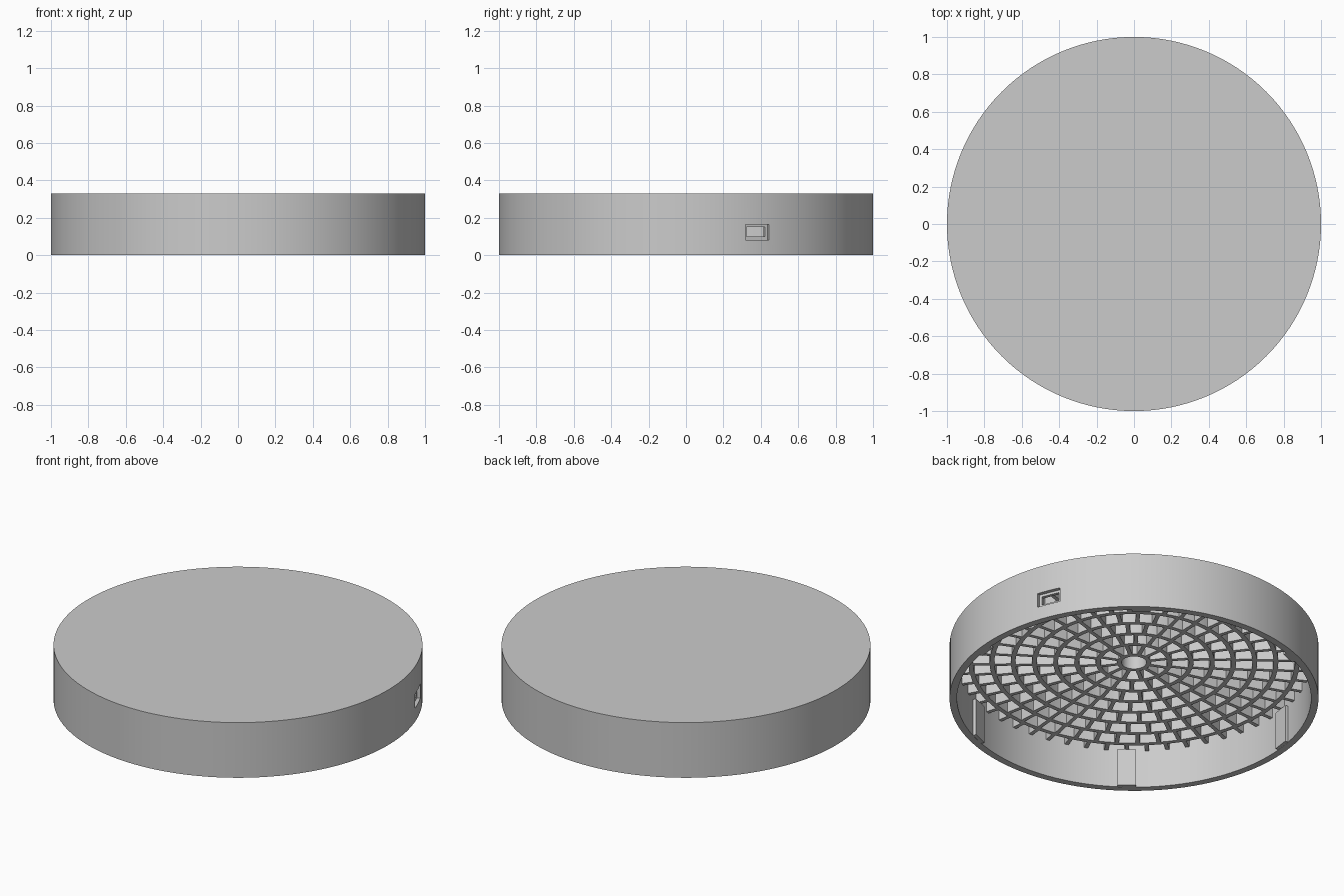
import bpy, bmesh, math
from mathutils import Matrix, Vector

old = bpy.data.objects.get("Cube")
if old:
    bpy.data.objects.remove(old, do_unlink=True)

TURN = math.radians(22.4)      # heading of the side port
WALL, HEIGHT = 0.96, 0.33
CEILING, RIB_BASE = 0.305, 0.225
PITCH, HUB, THICK = 0.115, 0.08, 0.025

grey = bpy.data.materials.new("plain grey")
grey.use_nodes = True
grey.diffuse_color = (0.6, 0.6, 0.6, 1)
grey.node_tree.nodes["Principled BSDF"].inputs["Base Color"].default_value = (0.6, 0.6, 0.6, 1)


def finish(name, bm):
    bmesh.ops.recalc_face_normals(bm, faces=bm.faces)
    mesh = bpy.data.meshes.new(name)
    bm.to_mesh(mesh)
    bm.free()
    mesh.materials.append(grey)
    obj = bpy.data.objects.new(name, mesh)
    bpy.context.collection.objects.link(obj)
    return obj


def activate(obj):
    bpy.ops.object.select_all(action='DESELECT')
    obj.select_set(True)
    bpy.context.view_layer.objects.active = obj


def smooth(obj):
    activate(obj)
    bpy.ops.object.shade_smooth_by_angle(angle=math.radians(30))


def lathe(bm, profile, closed, steps=128):
    verts = [bm.verts.new((r, 0, z)) for r, z in profile]
    pairs = list(zip(verts, verts[1:]))
    if closed:
        pairs.append((verts[-1], verts[0]))
    edges = [bm.edges.new(p) for p in pairs]
    bmesh.ops.spin(bm, geom=verts + edges, cent=(0, 0, 0), axis=(0, 0, 1),
                   angle=math.tau, steps=steps, use_merge=True)
    bmesh.ops.remove_doubles(bm, verts=bm.verts, dist=0.0001)


def radial_box(bm, angle, r0, r1, width, z0, z1):
    place = (Matrix.Rotation(angle, 4, 'Z')
             @ Matrix.Translation(((r0 + r1) / 2, 0, (z0 + z1) / 2))
             @ Matrix.Diagonal(Vector((r1 - r0, width, z1 - z0, 1))))
    bmesh.ops.create_cube(bm, size=1, matrix=place)


# Round cap, open underneath
bm = bmesh.new()
lathe(bm, [(0, CEILING), (WALL, CEILING), (WALL, 0), (1, 0), (1, HEIGHT), (0, HEIGHT)], False)
shell = finish("round_shell", bm)

# Side port: shallow recess, then a smaller opening through the wall
for r0, width, z0, z1 in ((0.978, 0.135, 0.08, 0.165), (0.9, 0.105, 0.1, 0.15)):
    bm = bmesh.new()
    radial_box(bm, TURN, r0, 1.1, width, z0, z1)
    cutter = finish("port_cutter", bm)
    cutter.hide_render = True
    cut = shell.modifiers.new("port", 'BOOLEAN')
    cut.operation, cut.solver, cut.object = 'DIFFERENCE', 'EXACT', cutter
    activate(shell)
    bpy.ops.object.modifier_apply(modifier=cut.name)
    bpy.data.objects.remove(cutter, do_unlink=True)
smooth(shell)

# Concentric stiffening rings under the ceiling
top = CEILING + 0.005
bm = bmesh.new()
for k in range(8):
    a = HUB + k * PITCH - THICK / 2
    b = a + THICK
    lathe(bm, [(a, RIB_BASE), (b, RIB_BASE), (b, top), (a, top)], True, 96)
smooth(finish("stiffening_rings", bm))

# Radial ribs, more of them in each wider gap
bm = bmesh.new()
for k in range(8):
    count = 6 * (k + 2)
    inner = HUB + k * PITCH
    outer = min(inner + PITCH, WALL + 0.005)
    for i in range(count):
        radial_box(bm, TURN + math.tau * (i + 0.5) / count, inner, outer,
                   0.022, RIB_BASE, top)
finish("radial_ribs", bm)

# Six support pads up the inside of the wall
bm = bmesh.new()
for i in range(6):
    radial_box(bm, TURN + math.tau * (i + 0.5) / 6, 0.94, 0.975, 0.1, 0.001, RIB_BASE)
finish("wall_pads", bm)
